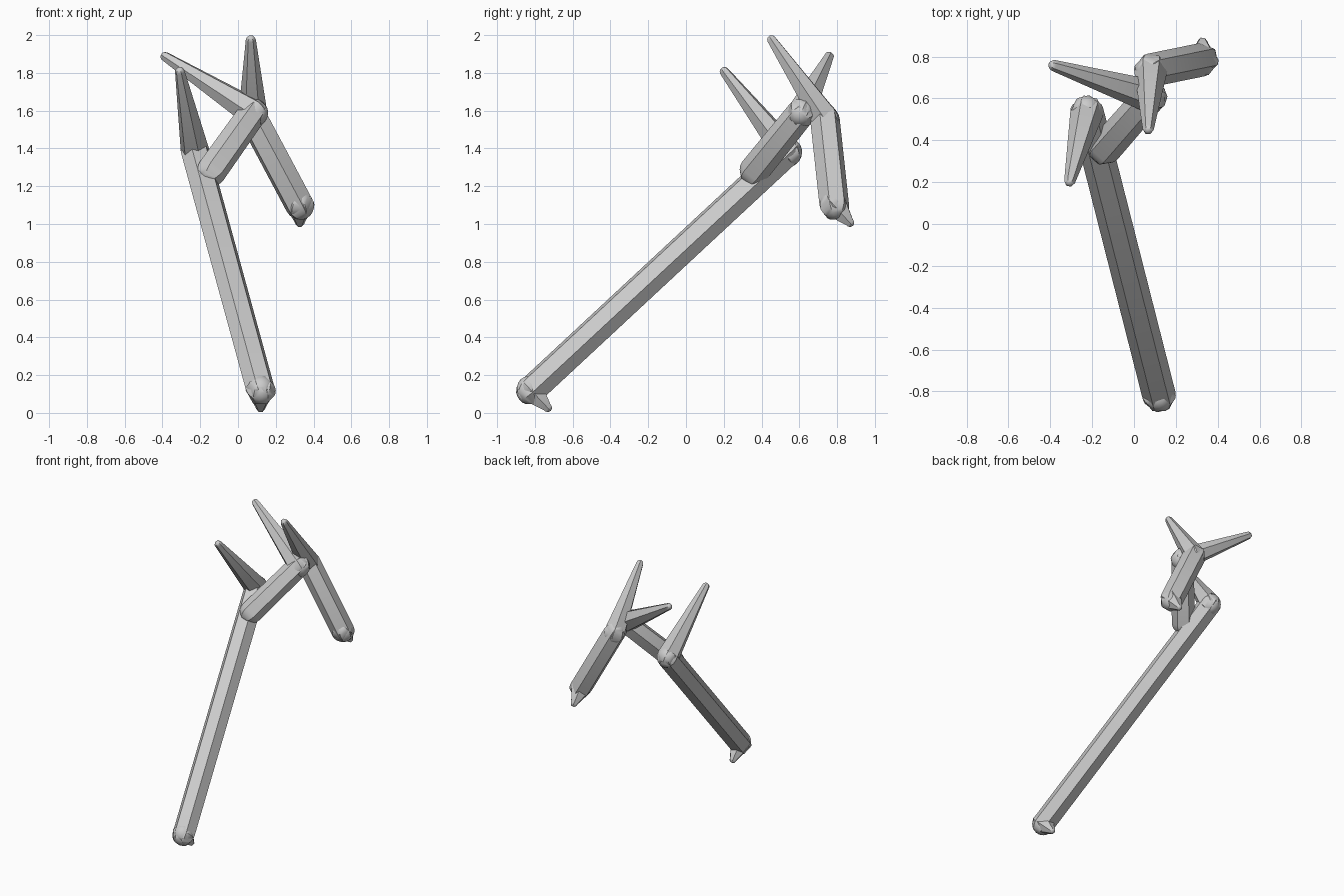
import bpy, bmesh, math
from mathutils import Vector

if "Cube" in bpy.data.objects:
    bpy.data.objects.remove(bpy.data.objects["Cube"], do_unlink=True)

grey = bpy.data.materials.new("plain_grey")
grey.use_nodes = True
colour = (0.6, 0.6, 0.6, 1)
grey.diffuse_color = colour
grey.node_tree.nodes["Principled BSDF"].inputs["Base Color"].default_value = colour

SIDES = 6
CAP_STEPS = 5


def limb(name, start, end, r_start, r_end):
    """Six-sided tapered bar with rounded ends."""
    start, end = Vector(start), Vector(end)
    axis = end - start
    length = axis.length
    # Profile as (radius, height) from the round bottom to the round tip
    quarter = [math.pi / 2 * i / CAP_STEPS for i in range(CAP_STEPS + 1)]
    profile = [(r_start * math.sin(a), -r_start * math.cos(a)) for a in quarter[1:]]
    profile += [(r_end * math.cos(a), length + r_end * math.sin(a)) for a in quarter[:-1]]
    bm = bmesh.new()
    rings = []
    for r, h in profile:
        rings.append([bm.verts.new((r * math.cos(math.tau * k / SIDES),
                                    r * math.sin(math.tau * k / SIDES), h))
                      for k in range(SIDES)])
    for low, high in zip(rings, rings[1:]):
        for k in range(SIDES):
            n = (k + 1) % SIDES
            bm.faces.new((low[k], low[n], high[n], high[k]))
    # Close both poles with fans
    bottom = bm.verts.new((0, 0, -r_start))
    top = bm.verts.new((0, 0, length + r_end))
    for k in range(SIDES):
        n = (k + 1) % SIDES
        bm.faces.new((bottom, rings[0][n], rings[0][k]))
        bm.faces.new((top, rings[-1][k], rings[-1][n]))
    mesh = bpy.data.meshes.new(name)
    bm.to_mesh(mesh)
    bm.free()
    mesh.materials.append(grey)
    obj = bpy.data.objects.new(name, mesh)
    obj.location = start
    obj.rotation_euler = axis.to_track_quat('Z', 'Y').to_euler()
    bpy.context.collection.objects.link(obj)
    bpy.ops.object.select_all(action='DESELECT')
    obj.select_set(True)
    bpy.context.view_layer.objects.active = obj
    bpy.ops.object.shade_smooth_by_angle(angle=math.radians(30))


# Joints of the branching frame
foot = (0.12, -0.82, 0.12)
elbow = (-0.225, 0.535, 1.38)
fork = (-0.14, 0.36, 1.28)
crown = (0.08, 0.61, 1.59)
shoulder = (0.08, 0.735, 1.56)
hand = (0.325, 0.785, 1.10)
BAR, TIP = 0.08, 0.027

# Straight bars
limb("trunk", foot, elbow, BAR, BAR)
limb("cross_branch", fork, crown, BAR, BAR * 0.95)
limb("drooping_branch", shoulder, hand, BAR, BAR)

# Long tapered spikes
limb("elbow_spike", elbow, (-0.307, 0.205, 1.805), BAR, TIP)
limb("crown_spike", crown, (-0.383, 0.757, 1.885), BAR, TIP)
limb("shoulder_spike", shoulder, (0.068, 0.455, 1.973), BAR, TIP)

# Short pointed ends
limb("foot_point", foot, (0.12, -0.735, 0.03), BAR, TIP)
limb("hand_point", hand, (0.327, 0.865, 1.01), BAR, TIP)
